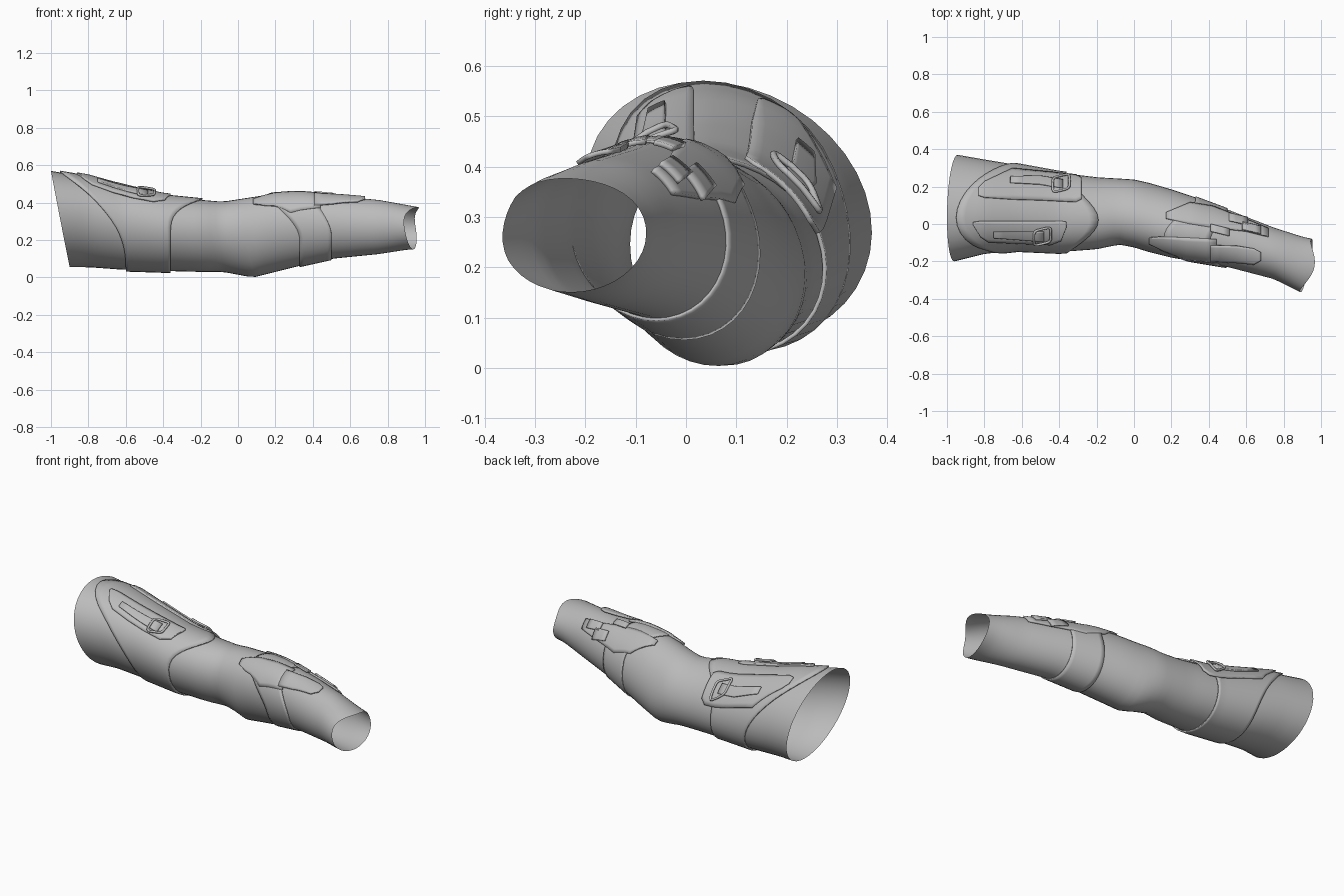
import bpy
from math import sin, cos, acos, pi, radians
from mathutils import Vector

if "Cube" in bpy.data.objects:
    bpy.data.objects.remove(bpy.data.objects["Cube"])

grey = bpy.data.materials.new("mid grey")
grey.use_nodes = True
grey.diffuse_color = (0.5, 0.5, 0.5, 1)
grey.node_tree.nodes["Principled BSDF"].inputs["Base Color"].default_value = (0.5, 0.5, 0.5, 1)

# Arm cross-sections: x, y min, y max, z min, z max
SECTIONS = [
    (-1, -.21, .38, .055, .57), (-.8, -.16, .345, .055, .535),
    (-.62, -.14, .315, .042, .485), (-.4, -.15, .275, .035, .435),
    (-.2, -.135, .25, .03, .415), (-.08, -.11, .243, .03, .405),
    (0, -.125, .238, .015, .418), (.08, -.15, .22, 0, .43),
    (.2, -.18, .185, .03, .45), (.32, -.2, .145, .06, .455),
    (.5, -.23, .078, .1, .437), (.75, -.295, -.02, .125, .415),
    (.9, -.37, -.068, .148, .388), (1, -.385, -.09, .155, .37)]


def section(x):
    """Centre, half sizes and lean of the arm at x."""
    x = max(-1, min(1, x))
    lean = .18 * min(1, max(0, (.9 - x) / .7))
    for p, q in zip(SECTIONS, SECTIONS[1:]):
        if x <= q[0]:
            t = (x - p[0]) / (q[0] - p[0])
            a, b, c, d = [m + (n - m) * t for m, n in zip(p[1:], q[1:])]
            return (a + b) / 2, (c + d) / 2, (b - a) / 2, (d - c) / 2, lean


def on_arm(x, angle, lift=0):
    cy, cz, w, h, lean = section(x)
    return Vector((x, cy + (w + lift) * cos(angle + lean), cz + (h + lift) * sin(angle)))


def angle_at(x, y):
    """Angle on the upper surface that lies above y."""
    cy, cz, w, h, lean = section(x)
    return acos(max(-1, min(1, (y - cy) / w))) - lean


def sheet(name, where, nu, nv, lift=0, thick=0, wrap=False):
    """Grid over the arm; where(u, v) gives x and angle."""
    cols = nv if wrap else nv + 1
    verts = []
    for i in range(nu + 1):
        for j in range(cols):
            x, a = where(i / nu, j / nv)
            verts.append(on_arm(x, a, lift))
    faces = []
    for i in range(nu):
        for j in range(nv):
            k = (j + 1) % cols
            faces.append((i * cols + j, i * cols + k, (i + 1) * cols + k, (i + 1) * cols + j))
    mesh = bpy.data.meshes.new(name)
    mesh.from_pydata(verts, [], faces)
    mesh.shade_smooth()
    mesh.set_sharp_from_angle(angle=radians(40))
    mesh.materials.append(grey)
    ob = bpy.data.objects.new(name, mesh)
    bpy.context.collection.objects.link(ob)
    if thick:
        mod = ob.modifiers.new("thickness", 'SOLIDIFY')
        mod.thickness = thick
        mod.offset = -1


def ring(name, left, right, nu, lift=0, thick=0):
    def where(u, v):
        a = v * 2 * pi
        return left(a) + (right(a) - left(a)) * u, a
    sheet(name, where, nu, 40, lift, thick, True)


def plate(name, rows, lift=.012, thick=.01):
    """Plate on the upper side from rows of x, low y, high y."""
    def where(u, v):
        s = u * (len(rows) - 1)
        i = min(int(s), len(rows) - 2)
        x, lo, hi = [p + (q - p) * (s - i) for p, q in zip(rows[i], rows[i + 1])]
        a, b = angle_at(x, hi), angle_at(x, lo)
        return x, a + (b - a) * v
    sheet(name, where, (len(rows) - 1) * 3, 8, lift, thick)


def buckle(name, x, y, length, width, lift):
    """Rounded rectangular loop lying on the arm."""
    curve = bpy.data.curves.new(name, 'CURVE')
    curve.dimensions = '3D'
    curve.bevel_depth = .007
    curve.bevel_resolution = 1
    spline = curve.splines.new('POLY')
    spline.use_cyclic_u = True
    n = 20
    spline.points.add(n - 1)
    for i, point in enumerate(spline.points):
        c, s = cos(i * 2 * pi / n), sin(i * 2 * pi / n)
        px = x + length / 2 * abs(c) ** .4 * (1 if c > 0 else -1)
        py = y + width / 2 * abs(s) ** .4 * (1 if s > 0 else -1) + (px - x) * .2
        point.co = (*on_arm(px, angle_at(px, py), lift), 1)
    curve.materials.append(grey)
    bpy.context.collection.objects.link(bpy.data.objects.new(name, curve))


def top(a, power=2):
    return max(0, sin(a)) ** power


# Sleeve tube, open at both ends, with a lip over the wrist
ring("sleeve", lambda a: -.95 - .05 * sin(a),
     lambda a: .92 + .035 * cos(a + pi / 6) + .062 * top(a, 3), 48)

# Wraparound guards that reach further along the top
ring("upper_guard", lambda a: -.6 - .35 * ((1 + sin(a)) / 2) ** 2.7,
     lambda a: -.36 + .17 * top(a, 3), 16, .01, .008)
ring("forearm_guard", lambda a: .33 - .17 * top(a - .3),
     lambda a: .5 - .1 * top(a - .3), 8, .007, .006)

# Upper arm panels with straps and buckles
plate("back_panel", [(-.83, .15, .19), (-.8, .14, .22), (-.65, .13, .285),
                     (-.5, .125, .27), (-.31, .115, .25), (-.28, .13, .235)], .018)
plate("front_panel", [(-.86, 0, .015), (-.82, -.06, .02), (-.78, -.085, .02),
                      (-.45, -.1, .02), (-.39, -.08, .02), (-.36, -.01, .015)], .018)
plate("back_strap", [(-.66, .21, .24), (-.5, .2, .24), (-.38, .18, .22)], .026)
plate("front_strap", [(-.75, -.06, -.03), (-.6, -.07, -.03), (-.48, -.08, -.03)], .026)
buckle("back_buckle", -.39, .2, .09, .07, .03)
buckle("front_buckle", -.49, -.05, .09, .07, .03)

# Forearm plates and tabs
plate("forearm_plate", [(.08, -.1, -.07), (.15, -.135, -.065), (.28, -.185, -.07),
                        (.44, -.2, -.08)], .011)
plate("wrist_plate", [(.41, -.19, -.11), (.55, -.2, -.115), (.64, -.21, -.13),
                      (.68, -.19, -.15)], .014)
plate("back_forearm_plate", [(.17, .03, .06), (.3, 0, .11), (.42, -.02, .09),
                             (.6, -.04, .02), (.72, -.07, -.03)], .01)
for name, x, y in (("first_tab", .56, .02), ("second_tab", .63, -.025), ("third_tab", .46, -.03)):
    plate(name, [(x - .05, y - .01, y + .025), (x + .05, y - .035, y)], .02)
